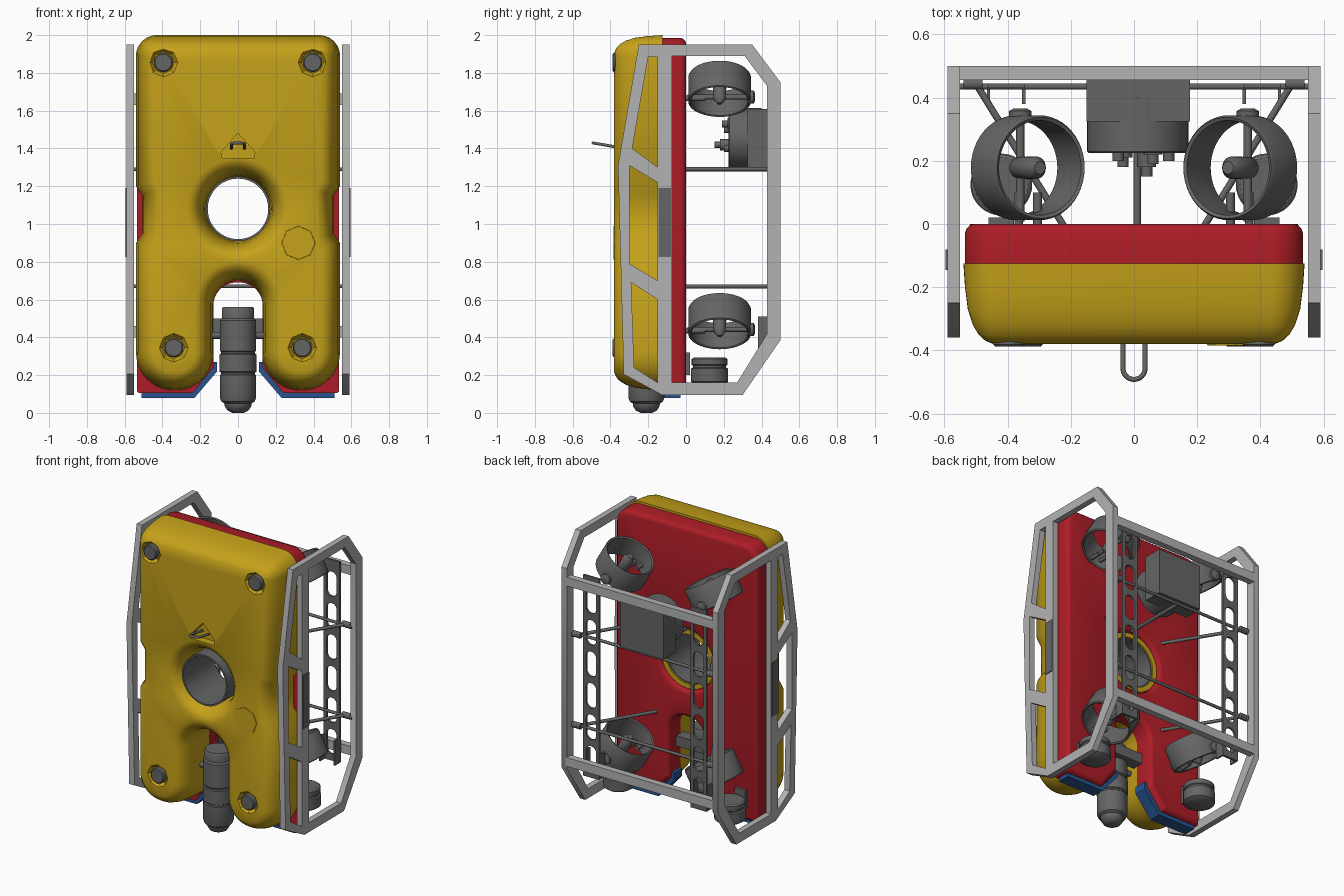
import bpy, bmesh
from math import pi, sin, cos, tan, radians
from mathutils import Vector as V

if "Cube" in bpy.data.objects:
    bpy.data.objects.remove(bpy.data.objects["Cube"])


def material(name, rgb):
    m = bpy.data.materials.new(name)
    m.diffuse_color = (*rgb, 1)
    m.use_nodes = True
    m.node_tree.nodes["Principled BSDF"].inputs["Base Color"].default_value = m.diffuse_color
    return m


YELLOW = material("yellow", (0.56, 0.36, 0.01))
RED = material("red", (0.42, 0.012, 0.02))
BLUE = material("blue", (0.02, 0.09, 0.28))
LIGHT = material("light_grey", (0.45, 0.45, 0.45))
GREY = material("grey", (0.13, 0.13, 0.13))


def finish(bm, name, mat):
    bmesh.ops.remove_doubles(bm, verts=bm.verts, dist=1e-5)
    bmesh.ops.recalc_face_normals(bm, faces=bm.faces)
    me = bpy.data.meshes.new(name)
    bm.to_mesh(me)
    bm.free()
    ob = bpy.data.objects.new(name, me)
    bpy.context.collection.objects.link(ob)
    me.materials.append(mat)
    smooth(ob)
    return ob


def smooth(ob):
    bpy.ops.object.select_all(action='DESELECT')
    ob.select_set(True)
    bpy.context.view_layer.objects.active = ob
    bpy.ops.object.shade_smooth_by_angle(angle=radians(35))


def rounded(corners, steps=10):
    """Closed 2D outline from (u, v, radius) corners."""
    out, n = [], len(corners)
    for i, (u, v, r) in enumerate(corners):
        p = V((u, v))
        if r == 0:
            out.append(p)
            continue
        a = (V(corners[i - 1][:2]) - p).normalized()
        b = (V(corners[(i + 1) % n][:2]) - p).normalized()
        half = a.angle(b) / 2
        c = p + (a + b).normalized() * r / sin(half)
        s, e = p + a * r / tan(half) - c, p + b * r / tan(half) - c
        out += [c + s.slerp(e, k / steps).normalized() * r for k in range(steps + 1)]
    return out


def mirrored(half):
    return half + [(-u, v, r) for u, v, r in reversed(half)]


def hole(u, v, r, n=64):
    return [V((u + r * cos(2 * pi * k / n), v - r * sin(2 * pi * k / n))) for k in range(n)]


def inset(loop, d):
    out, n = [], len(loop)
    for i, p in enumerate(loop):
        a, b = (p - loop[i - 1]).normalized(), (loop[(i + 1) % n] - p).normalized()
        na, nb = V((-a.y, a.x)), V((-b.y, b.x))
        m = (na + nb).normalized()
        out.append(p + m * d / max(0.3, m.dot(na)))
    return out


def prism(name, loops, levels, mat, side=False):
    """Stack outlines (with holes) at (depth, inset) levels; depth is y, or x if side."""
    bm = bmesh.new()
    put = (lambda p, d: (d, p.x, p.y)) if side else (lambda p, d: (p.x, d, p.y))
    ends = ([], [])
    for loop in loops:
        loop = [V(p) for p in loop]
        rings = [[bm.verts.new(put(p, d)) for p in inset(loop, i)] for d, i in levels]
        n = len(loop)
        for r, q in zip(rings, rings[1:]):
            for k in range(n):
                bm.faces.new((r[k], r[(k + 1) % n], q[(k + 1) % n], q[k]))
        for e, r in ((ends[0], rings[0]), (ends[1], rings[-1])):
            e += [bm.edges.get((r[k], r[(k + 1) % n])) for k in range(n)]
    for e in ends:
        bmesh.ops.triangle_fill(bm, edges=e, use_beauty=True)
    return finish(bm, name, mat)


def lathe(name, profile, loc, axis=(0, 0, 1), mat=GREY, segs=32, closed=False):
    """Revolve (radius, height) points around an axis; closed makes a tube wall."""
    bm = bmesh.new()
    q = V(axis).to_track_quat('Z', 'Y')
    pts = profile if closed else [(0, profile[0][1])] + profile + [(0, profile[-1][1])]
    vs = [bm.verts.new(V(loc) + q @ V((r, 0, h))) for r, h in pts]
    es = [bm.edges.new((vs[k], vs[k + 1])) for k in range(len(vs) - 1)]
    if closed:
        es.append(bm.edges.new((vs[-1], vs[0])))
    bmesh.ops.spin(bm, geom=vs + es, cent=loc, axis=q @ V((0, 0, 1)), angle=2 * pi, steps=segs)
    return finish(bm, name, mat)


def rod(name, a, b, r=0.01, mat=GREY, segs=12):
    d = V(b) - V(a)
    return lathe(name, [(r, 0), (r, d.length)], a, d, mat, segs)


def box(name, x, y, z, mat=GREY):
    return prism(name, [[(x[0], z[0]), (x[1], z[0]), (x[1], z[1]), (x[0], z[1])]],
                 [(y[0], 0), (y[1], 0)], mat)


# Yellow front shell with leg slot, through hole and side notches
outline = rounded(mirrored([(.13, .70, .125), (.13, .12, .2), (.54, .12, .2), (.54, .9, 0), (.505, .95, 0),
                            (.505, 1.15, 0), (.54, 1.2, 0), (.54, 2.0, .11)]))
shell = prism("front_shell", [outline, hole(0, 1.08, .17)],
              [(-.125, 0), (-.2, .005), (-.27, .014), (-.32, .03), (-.35, .048), (-.37, .07), (-.38, .095)], YELLOW)

# Recesses in the shell: bolt pockets and the hook pocket
bolts = [(s * x, z) for s in (-1, 1) for x, z in ((.395, 1.855), (.34, .345))]
cutters = [lathe("pocket_cutter", [(.08, 0), (.058, .03)], (x, -.385, z), (0, 1, 0), YELLOW, 8) for x, z in bolts]
cutters.append(prism("hook_pocket_cutter", [[(0, 1.48), (-.09, 1.38), (-.085, 1.35), (.085, 1.35), (.09, 1.38)]],
                     [(-.42, 0), (-.33, 0)], YELLOW))
for c in cutters:
    c.hide_render = True
    bpy.context.view_layer.objects.active = shell
    m = shell.modifiers.new("cut", 'BOOLEAN')
    m.operation, m.solver, m.object = 'DIFFERENCE', 'EXACT', c
    bpy.ops.object.modifier_apply(modifier=m.name)
    bpy.data.objects.remove(c)
smooth(shell)
for x, z in bolts:
    lathe("shell_bolt", [(.05, 0), (.05, .03), (.044, .036)], (x, -.352, z), (0, -1, 0), GREY, 24)
lathe("octagon_cover", [(.09, 0), (.088, .006)], (.32, -.378, .9), (0, -1, 0), YELLOW, 8)

# Red rear body
red_line = rounded(mirrored([(.13, .69, .12), (.13, .24, .02), (.24, .105, .02), (.535, .105, .015), (.535, 1.985, .1)]))
prism("rear_body", [red_line, hole(0, 1.08, .205)],
      [(-.125, 0), (-.03, 0), (-.015, .005), (-.004, .015), (0, .03)], RED)
lathe("hole_sleeve", [(.168, -.13), (.2, -.13), (.2, -.02), (.168, -.02)], (0, 0, 1.08), (0, 1, 0), YELLOW, 64, True)
lathe("hole_liner", [(.16, -.36), (.171, -.36), (.171, -.03), (.16, -.03)], (0, 0, 1.08), (0, 1, 0), GREY, 64, True)

# Lifting hook loop
cu = bpy.data.curves.new("lifting_hook", 'CURVE')
cu.dimensions, cu.bevel_depth, cu.bevel_resolution = '3D', .008, 3
path = [(-.035, -.33)] + [(-.035 * cos(pi * k / 12), -.457 - .035 * sin(pi * k / 12)) for k in range(13)] + [(.035, -.33)]
sp = cu.splines.new('POLY')
sp.points.add(len(path) - 1)
for pt, (x, y) in zip(sp.points, path):
    pt.co = (x, y, 1.41 - (y + .38) * .17, 1)
cu.materials.append(GREY)
bpy.context.collection.objects.link(bpy.data.objects.new("lifting_hook", cu))

# Front capsule in the slot with its mounting arms
lathe("capsule", [(.03, 0), (.055, .012), (.07, .035), (.072, .05), (.088, .06), (.095, .08), (.095, .2), (.09, .205), (.09, .213),
                  (.097, .218), (.097, .31), (.09, .315), (.09, .323), (.095, .328), (.095, .49), (.086, .5), (.086, .55), (.08, .56)],
      (0, -.21, 0), segs=40)
rod("capsule_arm", (-.15, -.2, .41), (.15, -.2, .41), .018)
box("capsule_bracket", (-.14, .14), (-.16, -.08), (.43, .5))

# Side frames: outline with four windows
frame = [(-.25, 1.95), (-.36, 1.31), (-.33, .205), (-.127, .095), (.30, .095), (.5, .385), (.5, 1.75), (.35, 1.95)]
windows = [[(-.075, 1.89), (.31, 1.89), (.43, 1.73), (.43, .42), (.27, .16), (-.075, .16)],
           [(-.2, 1.885), (-.15, 1.885), (-.15, 1.3), (-.285, 1.4)],
           [(-.3, 1.31), (-.15, 1.22), (-.15, .7), (-.3, .79)],
           [(-.29, .69), (-.15, .6), (-.15, .16), (-.275, .24)]]
for s in (-1, 1):
    prism("side_frame", [frame] + windows, [(s * .55, 0), (s * .59, 0)], LIGHT, True)
    prism("side_pad", [[(-.145, .825), (-.08, .825), (-.08, 1.19), (-.145, 1.19)]],
          [(s * .585, 0), (s * .596, 0)], GREY, True)

    # Blue leg bumper
    bump = [(.51, .08), (.23, .08), (.11, .22), (.11, .27), (.14, .27), (.14, .24), (.245, .11), (.51, .11)]
    prism("leg_bumper", [[(s * x, z) for x, z in bump]], [(-.115, 0), (-.03, 0)], BLUE)

    # Slotted rear rail
    cx = s * .405
    slots = [list(reversed(rounded([(cx - .038, z, .037), (cx + .038, z, .037), (cx + .038, z + .17, .037),
                                    (cx - .038, z + .17, .037)], 6))) for z in [.385 + .215 * k for k in range(6)]]
    rail = [(cx - .06, .34), (cx + .06, .34), (cx + .06, 1.71), (cx - .06, 1.71)]
    prism("slotted_rail", [rail] + slots, [(.43, 0), (.445, 0)], GREY)
    for dx in (-.056, .056):
        box("rail_flange", (cx + dx - .005, cx + dx + .005), (.38, .435), (.34, .51))

    # Diagonal struts from body to frame
    for z in (1.29, .67):
        rod("diagonal_strut", (s * .22, -.01, z), (s * .51, .46, z), .011)
        lathe("strut_clamp", [(.02, -.03), (.02, .03)], (s * .51, .445, z), (1, 0, 0), GREY, 12)

    # Ducted thrusters, tops leaning inward
    for z in (1.715, .485):
        c, ax = V((s * .335, .178, z)), V((-s * sin(radians(30)), 0, cos(radians(30))))
        lathe("thruster_duct", [(.158, -.08), (.166, -.075), (.166, .07), (.16, .08), (.15, .075), (.146, 0), (.15, -.075)],
              c, ax, GREY, 48, True)
        lathe("thruster_hub", [(.012, -.09), (.034, -.06), (.036, .05), (.02, .075)], c, ax, GREY, 20)
        rod("thruster_spindle", c + V((0, -.17, 0)) - ax * .05, c + V((0, .18, 0)) - ax * .05, .013)
        lathe("duct_clamp", [(.035, -.02), (.035, .01), (.02, .018)], c + V((0, .17, 0)) - ax * .05, (0, 1, 0), GREY, 16)
        for dx in (-.03, .03):
            rod("thruster_post", (c.x + dx, -.01, z - .05), (c.x + dx, .1, z - .05), .014)

    # Small lamps behind the feet
    lathe("rear_lamp", [(.075, .15), (.098, .165), (.098, .235), (.088, .24), (.088, .25), (.095, .255), (.095, .285), (.085, .292)],
          (s * .42, .125, 0))
    box("lamp_bracket", (s * .42 - .04, s * .42 + .04), (-.01, .02), (.2, .32))

# Rear crossbars and thin cross rods
for z in (1.66, .43):
    box("rear_crossbar", (-.56, .56), (.455, .5), (z - .03, z + .03), LIGHT)
for z in (1.29, .67):
    rod("cross_rod", (-.56, .435, z), (.56, .435, z))
rod("center_strut", (.01, -.01, 1.29), (.01, .44, 1.29), .012)

# Electronics pod with connectors
lathe("pod_drum", [(.155, .225), (.16, .23), (.16, .4)], (.012, 0, 1.455), (0, 1, 0), GREY, 48)
box("pod_housing", (-.15, .178), (.325, .457), (1.3, 1.61))
for x, z, y in ((-.035, 1.41, .18), (.04, 1.42, .15), (.11, 1.4, .2), (-.05, 1.5, .2), (.06, 1.53, .19)):
    lathe("pod_connector", [(.018, y), (.018, y + .03), (.03, y + .03), (.03, .23)], (x, 0, z), (0, 1, 0), GREY, 16)
